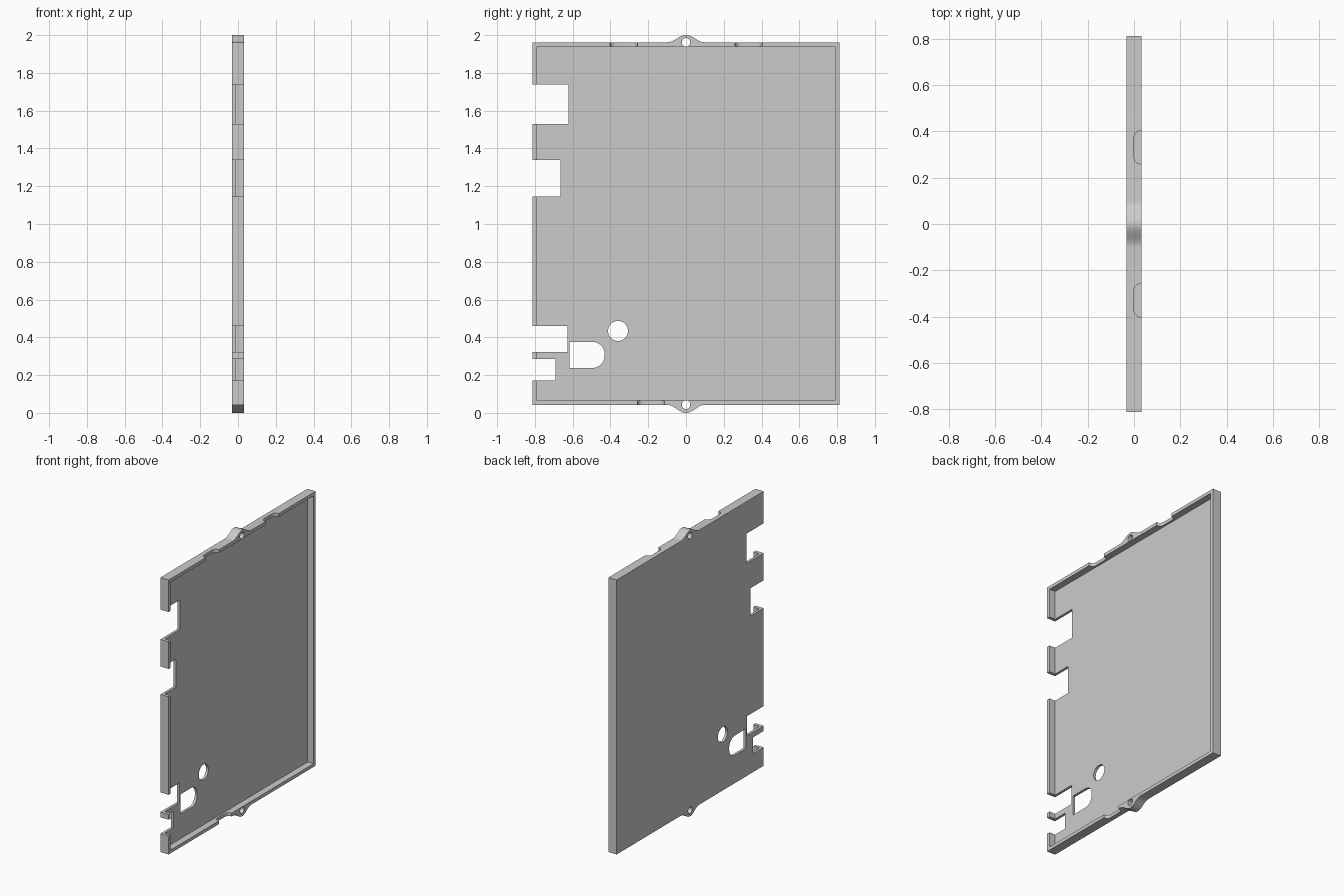
import bpy, bmesh, math
from math import cos, sin, pi

cube = bpy.data.objects.get("Cube")
if cube:
    bpy.data.objects.remove(cube, do_unlink=True)

BACK, FLOOR, FRONT = -0.032, -0.014, 0.032   # depths along x
HALF, LOW, HIGH, RIM = 0.812, 0.043, 1.962, 0.023

grey = bpy.data.materials.new("light_grey")
grey.use_nodes = True
grey.diffuse_color = (0.6, 0.6, 0.6, 1)
grey.node_tree.nodes["Principled BSDF"].inputs["Base Color"].default_value = (0.6, 0.6, 0.6, 1)


def prism(name, points, direction):
    """Extrude a closed 3D outline along a direction."""
    bm = bmesh.new()
    face = bm.faces.new([bm.verts.new(p) for p in points])
    out = bmesh.ops.extrude_face_region(bm, geom=[face])
    moved = [v for v in out["geom"] if isinstance(v, bmesh.types.BMVert)]
    bmesh.ops.translate(bm, verts=moved, vec=direction)
    bmesh.ops.recalc_face_normals(bm, faces=bm.faces)
    mesh = bpy.data.meshes.new(name)
    bm.to_mesh(mesh)
    bm.free()
    mesh.materials.append(grey)
    obj = bpy.data.objects.new(name, mesh)
    bpy.context.collection.objects.link(obj)
    return obj


def sheet(name, outline, x0, x1):
    """Prism along x from a (y, z) outline."""
    return prism(name, [(x0, y, z) for y, z in outline], (x1 - x0, 0, 0))


def rect(y0, y1, z0, z1):
    return [(y0, z0), (y1, z0), (y1, z1), (y0, z1)]


def arc(cy, cz, r, start, end, n):
    steps = [start + (end - start) * i / n for i in range(n + 1)]
    return [(cy + r * cos(a), cz + r * sin(a)) for a in steps]


def circle(cy, cz, r, n=40):
    return arc(cy, cz, r, 0, 2 * pi, n)[:-1]


# Outer shell with a smooth mounting ear at the top and bottom
def ear(base, height, n=24, width=0.1):
    ys = [-width + 2 * width * i / n for i in range(n + 1)]
    return [(y, base + height * (1 + cos(pi * y / width)) / 2) for y in ys]


outline = ([(-HALF, LOW)] + ear(LOW, -LOW) + [(HALF, LOW), (HALF, HIGH)]
           + ear(HIGH, 2 - HIGH)[::-1] + [(-HALF, HIGH)])
cover = sheet("cover_panel", outline, BACK, FRONT)

# Shallow tray that leaves a thin rim
cutters = [sheet("tray_cutter", rect(RIM - HALF, HALF - RIM, LOW + RIM, HIGH - RIM), FLOOR, 0.1)]

# Openings along one long edge: inner y, bottom z, top z
for y, z0, z1 in [(-0.622, 1.53, 1.738), (-0.664, 1.145, 1.34),
                  (-0.628, 0.323, 0.46), (-0.692, 0.172, 0.286)]:
    cutters.append(sheet("edge_cutter", rect(-1, y, z0, z1), -0.1, 0.1))

# Round hole, D-shaped hole and ear holes
for y, z, r in [(-0.36, 0.434, 0.053), (0, HIGH, 0.0225), (0, LOW, 0.0225)]:
    cutters.append(sheet("hole_cutter", circle(y, z, r), -0.1, 0.1))
r = 0.064
d_shape = ([(-0.616, 0.376), (-0.616, 0.238)]
           + arc(-0.431 - r, 0.238 + r, r, -pi / 2, 0, 12)
           + arc(-0.431 - r, 0.376 - r, r, 0, pi / 2, 12))
cutters.append(sheet("d_hole_cutter", d_shape, -0.1, 0.1))

# Finger notches in the rim, with rounded inner corners
r = 0.03
for y0, y1, z0, z1 in [(-0.402, -0.257, HIGH - 0.05, 2.1), (0.26, 0.403, HIGH - 0.05, 2.1),
                       (-0.257, -0.115, -0.1, LOW + 0.05)]:
    profile = ([(0.1, y0)] + arc(r, y0 + r, r, 1.5 * pi, pi, 8)
               + arc(r, y1 - r, r, pi, pi / 2, 8) + [(0.1, y1)])
    cutters.append(prism("notch_cutter", [(x, y, z0) for x, y in profile], (0, 0, z1 - z0)))

# Cut, bake the result and drop the cutters
for c in cutters:
    mod = cover.modifiers.new(c.name, "BOOLEAN")
    mod.operation, mod.solver, mod.object = "DIFFERENCE", "EXACT", c
    c.hide_render = True
bpy.context.view_layer.update()
baked = bpy.data.meshes.new_from_object(cover.evaluated_get(bpy.context.evaluated_depsgraph_get()))
cover.modifiers.clear()
cover.data = baked
baked.name = "cover_panel"
for c in cutters:
    bpy.data.objects.remove(c, do_unlink=True)

bpy.ops.object.select_all(action="DESELECT")
cover.select_set(True)
bpy.context.view_layer.objects.active = cover
bpy.ops.object.shade_smooth_by_angle(angle=math.radians(30))
